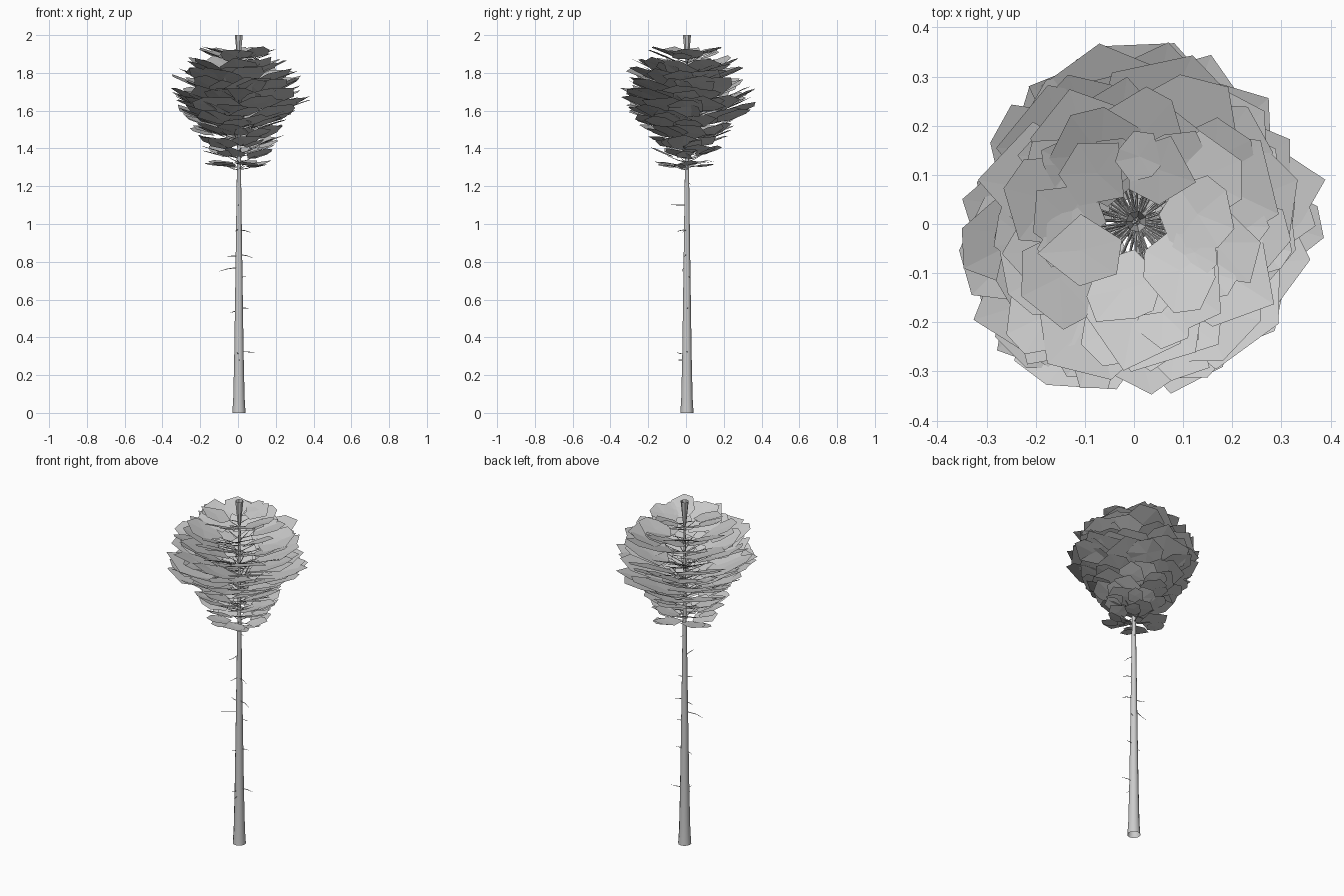
import bpy, bmesh, math, random
from mathutils import Vector, Matrix

random.seed(5)
cube = bpy.data.objects.get("Cube")
if cube:
    bpy.data.objects.remove(cube, do_unlink=True)

grey = bpy.data.materials.new("pale grey")
grey.use_nodes = True
grey.diffuse_color = (0.6, 0.6, 0.6, 1)
grey.node_tree.nodes["Principled BSDF"].inputs["Base Color"].default_value = (0.6, 0.6, 0.6, 1)


def finish(bm, name, smooth=False):
    mesh = bpy.data.meshes.new(name)
    bm.to_mesh(mesh)
    bm.free()
    mesh.materials.append(grey)
    for p in mesh.polygons:
        p.use_smooth = smooth
    ob = bpy.data.objects.new(name, mesh)
    bpy.context.collection.objects.link(ob)


def tube(bm, points, radii, sides):
    """Open tapered tube through the points."""
    rings = []
    for i, p in enumerate(points):
        a, b = points[max(i - 1, 0)], points[min(i + 1, len(points) - 1)]
        turn = (b - a).to_track_quat('Z', 'Y')
        rings.append([bm.verts.new(p + turn @ Vector((radii[i] * math.cos(t), radii[i] * math.sin(t), 0)))
                      for t in (math.tau * k / sides for k in range(sides))])
    for low, high in zip(rings, rings[1:]):
        for k in range(sides):
            n = (k + 1) % sides
            bm.faces.new((low[k], low[n], high[n], high[k]))


def polar(r, angle, z):
    return Vector((r * math.cos(angle), r * math.sin(angle), z))


def pad(bm, centre, angle, slope, half):
    """Angular foliage sheet, slightly cupped and of uneven outline."""
    place = (Matrix.Translation(centre) @ Matrix.Rotation(angle, 4, 'Z')
             @ Matrix.Rotation(-slope, 4, 'Y') @ Matrix.Rotation(random.uniform(-.15, .15), 4, 'X'))
    sides = random.choice((5, 6, 7))
    spin = random.uniform(0, 1)
    loop = []
    for s in range(sides):
        t = math.tau * (s + spin + random.uniform(-.3, .3)) / sides
        q = half * random.uniform(.95, 1.22)
        loop.append(bm.verts.new(place @ Vector((
            q * math.cos(t), q * .92 * math.sin(t), half * random.uniform(-.03, .03)))))
    hub = bm.verts.new(place @ Vector((0, 0, -.03 * half)))
    for s in range(sides):
        bm.faces.new((hub, loop[s], loop[(s + 1) % sides]))


# Trunk, flared at the foot
OFF = .005
bm = bmesh.new()
profile = [(0, .035), (.08, .03), (.3, .025), (.7, .019), (1.28, .011), (1.6, .007), (1.9, .005)]
tube(bm, [Vector((OFF, OFF, z)) for z, r in profile], [r for z, r in profile], 12)
finish(bm, "trunk", True)

# Leader at the tip, opening upward
bm = bmesh.new()
tube(bm, [Vector((OFF, OFF, 1.86)), Vector((OFF, OFF, 2))], [.008, .022], 7)
finish(bm, "leader_shoot")

# Dead twigs on the bare trunk: height, length, direction in degrees, rise
bm = bmesh.new()
twigs = [(.325, .09, 5, -.005), (.31, .05, 265, .01), (.28, .05, 280, 0), (.54, .04, 175, -.01),
         (.555, .06, 10, 0), (.72, .05, 30, 0), (.77, .1, 190, -.02), (.83, .06, 160, 0),
         (.84, .08, -10, -.02), (.97, .07, -15, -.015), (.97, .05, 250, -.01),
         (1.1, .08, 270, .002), (1.22, .03, 50, -.01)]
for z, length, deg, rise in twigs:
    a = math.radians(deg)
    tube(bm, [polar(0, a, z), polar(length * .6, a + .1, z + rise * .4), polar(length, a, z + rise)],
         [.0025, .002, .0008], 4)
finish(bm, "dead_twigs")

# Crown tiers: height of the outer rim, reach, tilt in degrees, branches
tiers = [(1.34, .18, 10, 5), (1.42, .21, 18, 6), (1.48, .24, 20, 7), (1.54, .275, 20, 7),
         (1.59, .30, 20, 8), (1.64, .37, 20, 8), (1.69, .385, 21, 9), (1.74, .375, 21, 9),
         (1.79, .35, 23, 8), (1.84, .345, 24, 8), (1.89, .285, 22, 8), (1.945, .215, 19, 7)]
branches, leaves = bmesh.new(), bmesh.new()
for i, (rim, reach, tilt, count) in enumerate(tiers):
    for k in range(count):
        a = math.tau * (k + i * .382 + random.uniform(-.25, .25)) / count
        r = reach * random.uniform(.88, 1.02)
        slope = math.radians(tilt + random.uniform(-4, 4))
        inner = r * random.uniform(.2, .3)
        half = (r - inner) / 2
        mid = inner + half
        top = rim + random.uniform(-.02, 0)
        centre = polar(mid, a, top - half * math.tan(slope))
        # Supporting branch, ending under its pads
        tip = polar(mid * .8, a, centre.z - mid * .2 * math.tan(slope) - .008)
        root = Vector((OFF, OFF, centre.z - mid * math.tan(slope) * .9 - .01))
        tube(branches, [root, root.lerp(tip, .5) - Vector((0, 0, .004)), tip],
             [.003, .002, .001], 4)
        # Broad main pad and a smaller one beside it
        pad(leaves, centre, a, slope, half)
        side = a + random.choice((-.35, .35))
        reach2 = r * random.uniform(.62, .74)
        pad(leaves, polar(reach2, side, top - (r - reach2) * math.tan(slope) - random.uniform(0, .02)),
            side, slope, half * .68)
finish(branches, "crown_branches")
finish(leaves, "foliage_pads")
